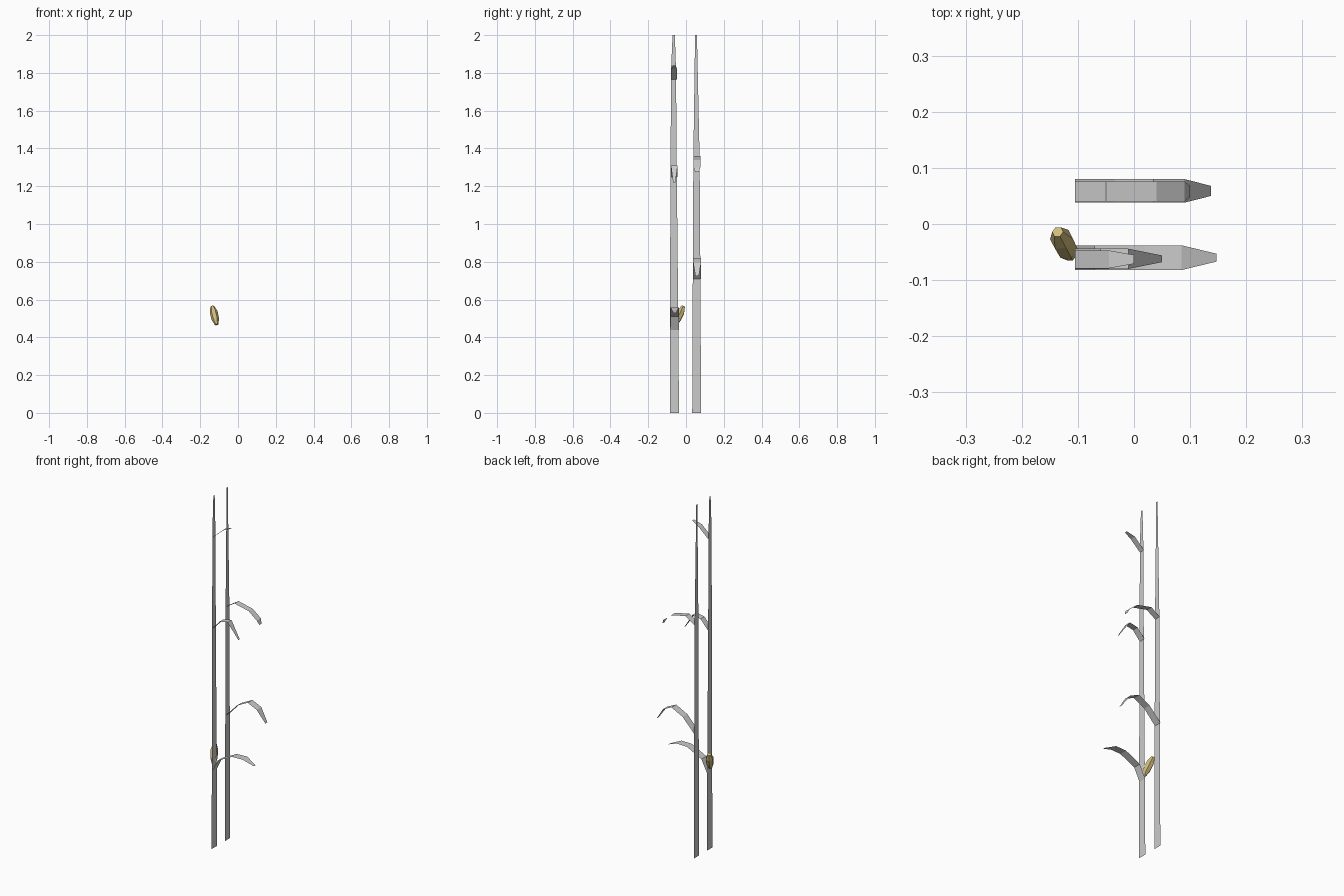
import bpy, bmesh
from math import cos, sin, pi
from mathutils import Vector

if "Cube" in bpy.data.objects:
    bpy.data.objects.remove(bpy.data.objects["Cube"])

STEM_X = -0.105


def make_object(name, bm, mat=None):
    bmesh.ops.recalc_face_normals(bm, faces=bm.faces)
    me = bpy.data.meshes.new(name)
    bm.to_mesh(me)
    bm.free()
    ob = bpy.data.objects.new(name, me)
    bpy.context.collection.objects.link(ob)
    if mat:
        me.materials.append(mat)
    return ob


def strip(name, rows):
    """Flat ribbon; each row is (x, z, y_min, y_max)."""
    bm = bmesh.new()
    pairs = [(bm.verts.new((x, a, z)), bm.verts.new((x, b, z))) for x, z, a, b in rows]
    for (a, b), (c, d) in zip(pairs, pairs[1:]):
        bm.faces.new((a, b, d, c))
    return make_object(name, bm)


# Stalks: upright tapering flat cards
strip("front_stalk", [(STEM_X, 0, -0.086, -0.037), (STEM_X, 0.5, -0.085, -0.041),
                      (STEM_X, 1.3, -0.082, -0.049), (STEM_X, 1.82, -0.079, -0.053),
                      (STEM_X, 2, -0.071, -0.059)])
strip("back_stalk", [(STEM_X, 0, 0.033, 0.080), (STEM_X, 0.75, 0.036, 0.076),
                     (STEM_X, 1.35, 0.039, 0.072), (STEM_X, 2, 0.048, 0.058)])

# Leaves: arching ribbons with narrowed tips (path, y centre, half width, tip half width)
leaves = {
    "front_leaf_low": ([(-.105, .44), (-.07, .51), (.02, .555), (.085, .557), (.147, .53)],
                       -.060, .022, .007),
    "front_leaf_mid": ([(-.105, 1.25), (-.06, 1.30), (-.01, 1.31), (.05, 1.22)],
                       -.062, .018, .006),
    "front_leaf_top": ([(-.105, 1.765), (-.045, 1.82), (0, 1.838)],
                       -.063, .016, .008),
    "back_leaf_low": ([(-.105, .71), (-.035, .785), (.035, .82), (.09, .795), (.137, .725)],
                      .059, .021, .009),
    "back_leaf_high": ([(-.105, 1.325), (-.05, 1.36), (.04, 1.34), (.09, 1.30), (.10, 1.275)],
                       .058, .018, .010),
}
for name, (path, y, w, tip) in leaves.items():
    widths = [w] * (len(path) - 1) + [tip]
    strip(name, [(x, z, y - h, y + h) for (x, z), h in zip(path, widths)])

# Corn cob: six-sided tilted spindle
gold = bpy.data.materials.new("cob_gold")
gold.diffuse_color = (0.62, 0.50, 0.20, 1)
gold.use_nodes = True
gold.node_tree.nodes["Principled BSDF"].inputs["Base Color"].default_value = gold.diffuse_color
base, top = Vector((-0.113, -0.057, 0.468)), Vector((-0.136, -0.014, 0.564))
axis = (top - base).normalized()
u = axis.cross(Vector((0, 1, 0))).normalized()
v = axis.cross(u)
bm = bmesh.new()
rings = []
for t, r in [(0, 0.010), (0.3, 0.020), (0.7, 0.021), (1, 0.010)]:
    c = base.lerp(top, t)
    rings.append([bm.verts.new(c + r * (u * cos(k * pi / 3) + v * sin(k * pi / 3)))
                  for k in range(6)])
for lo, hi in zip(rings, rings[1:]):
    for k in range(6):
        j = (k + 1) % 6
        bm.faces.new((lo[k], lo[j], hi[j], hi[k]))
bm.faces.new(rings[0])
bm.faces.new(rings[-1])
make_object("corn_cob", bm, gold)
